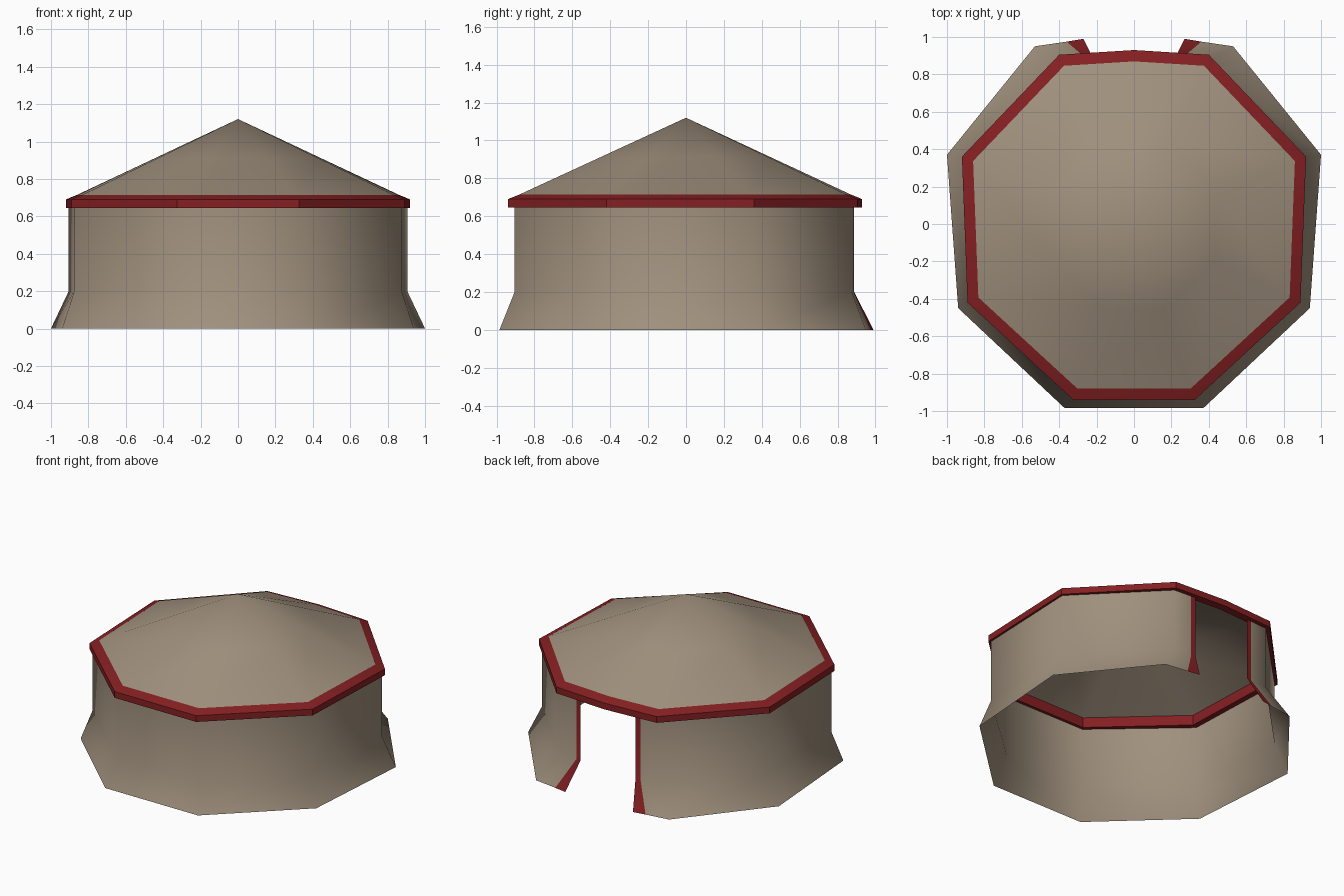
import bpy, bmesh
from mathutils import Vector

if "Cube" in bpy.data.objects:
    bpy.data.objects.remove(bpy.data.objects["Cube"])


def material(name, rgb):
    m = bpy.data.materials.new(name)
    m.diffuse_color = (*rgb, 1)
    m.use_nodes = True
    m.node_tree.nodes["Principled BSDF"].inputs["Base Color"].default_value = m.diffuse_color
    return m


CANVAS = material("tan canvas", (0.35, 0.28, 0.205))
RED = material("red trim", (0.235, 0.014, 0.016))


def mirrored(half):
    """Right half from front to back, continued down the left side."""
    return half + [(-x, y) for x, y in reversed(half) if x > 0]


def loft(name, rings, mats, rule, closed, wrap=False, apex=None, angle=50):
    """Skin a stack of rings; rule(row, column) picks the material."""
    bm = bmesh.new()
    vs = [[bm.verts.new(p) for p in r] for r in rings]
    n = len(vs[0])
    cols = n if closed else n - 1
    rows = len(vs) if wrap else len(vs) - 1
    for i in range(rows):
        a, b = vs[i], vs[(i + 1) % len(vs)]
        for j in range(cols):
            k = (j + 1) % n
            f = bm.faces.new((a[j], a[k], b[k], b[j]))
            f.material_index = rule(i, j)
    if apex:
        top = bm.verts.new(apex)
        for j in range(n):
            bm.faces.new((vs[-1][j], vs[-1][(j + 1) % n], top))
    me = bpy.data.meshes.new(name)
    if wrap:
        bmesh.ops.recalc_face_normals(bm, faces=bm.faces)
    bm.to_mesh(me)
    bm.free()
    ob = bpy.data.objects.new(name, me)
    bpy.context.collection.objects.link(ob)
    for m in mats:
        me.materials.append(m)
    bpy.ops.object.select_all(action='DESELECT')
    ob.select_set(True)
    bpy.context.view_layer.objects.active = ob
    bpy.ops.object.shade_smooth_by_angle(angle=angle * 3.14159 / 180)
    return ob


# Canvas wall: open at the back doorway, flared at the foot, red door edging
foot = [(0.37, -0.985), (0.94, -0.45), (1.0, 0.37), (0.53, 0.95), (0.36, 0.975), (0.27, 0.99)]
body = [(0.32, -0.905), (0.875, -0.41), (0.905, 0.35), (0.39, 0.875), (0.255, 0.885), (0.22, 0.888)]


def wall_path(half):
    # runs from the left door edge round the front to the right door edge
    return [(-x, y) for x, y in reversed(half)] + half


wall_rings = [[Vector((x, y, z)) for x, y in wall_path(p)]
              for p, z in ((foot, 0.0), (body, 0.2), (body, 0.68))]
last = len(wall_rings[0]) - 2
loft("tent_wall", wall_rings, [CANVAS, RED],
     lambda i, j: 1 if j in (0, last) else 0, closed=False)

# Outline of the eaves, counterclockwise from the front right corner
eaves = mirrored([(0.325, -0.94), (0.89, -0.42), (0.92, 0.36), (0.40, 0.905), (0, 0.93)])


def eaves_ring(scale, z):
    return [Vector((x * scale, y * scale, z)) for x, y in eaves]


# Red band round the eaves, closed section
loft("eaves_trim",
     [eaves_ring(s, z) for s, z in ((0.94, 0.645), (1.0, 0.645), (1.0, 0.69), (0.975, 0.70), (0.935, 0.715), (0.935, 0.70))],
     [RED], lambda i, j: 0, closed=True, wrap=True, angle=20)

# Canvas roof cone
loft("tent_roof", [eaves_ring(0.937, 0.714), eaves_ring(0.48, 0.912)], [CANVAS],
     lambda i, j: 0, closed=True, apex=(0, 0, 1.12))
